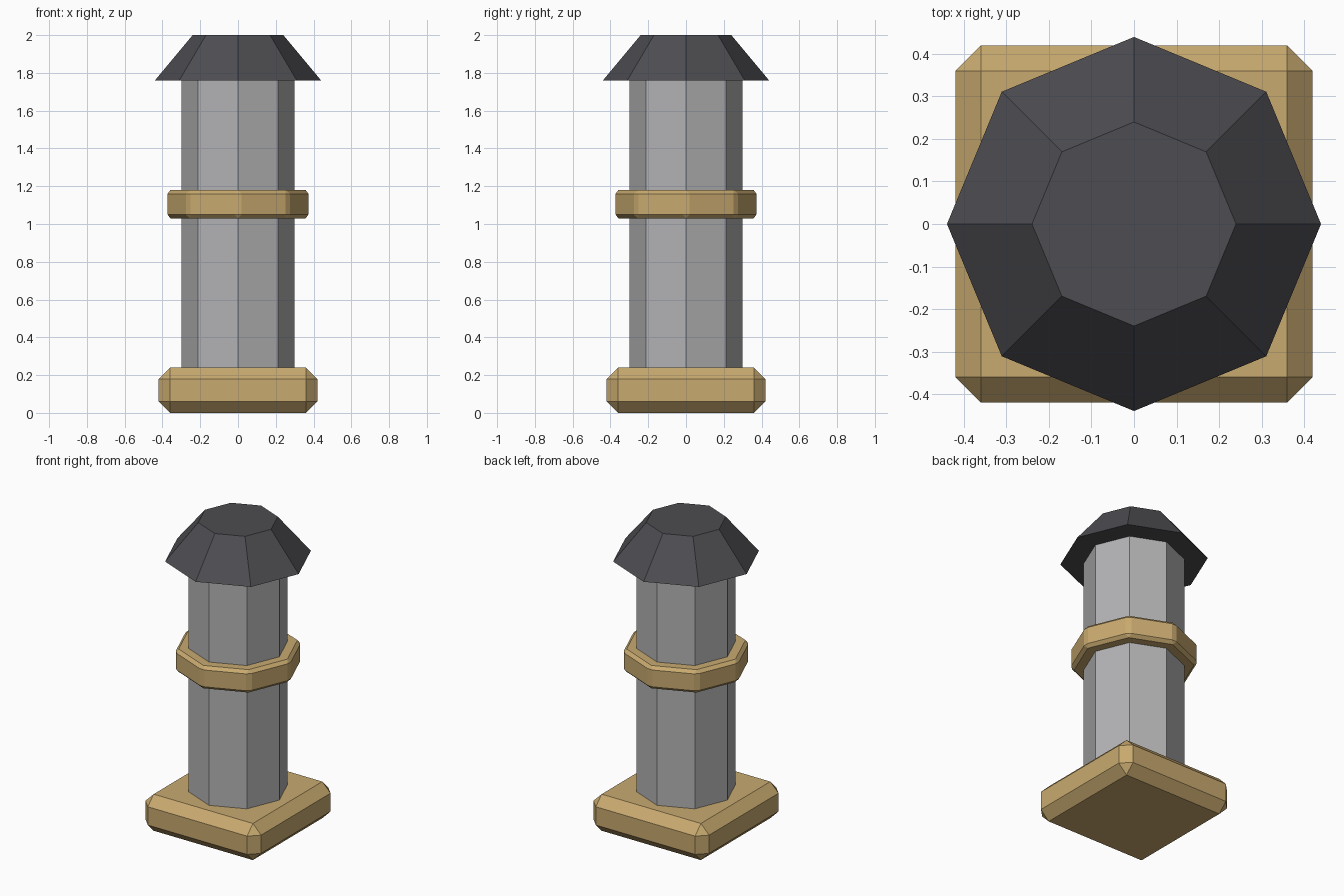
import bpy

# Remove the default cube
default = bpy.data.objects.get("Cube")
if default:
    bpy.data.objects.remove(default, do_unlink=True)


def material(name, rgb):
    mat = bpy.data.materials.new(name)
    mat.use_nodes = True
    mat.diffuse_color = (*rgb, 1)
    mat.node_tree.nodes["Principled BSDF"].inputs["Base Color"].default_value = (*rgb, 1)
    return mat


brass = material("brass", (0.58, 0.40, 0.16))
stone = material("grey stone", (0.45, 0.45, 0.46))
slate = material("dark slate", (0.075, 0.073, 0.082))


def finish(name, mat, bevel=0):
    obj = bpy.context.object
    obj.name = name
    obj.data.materials.append(mat)
    if bevel:
        mod = obj.modifiers.new("Chamfer", "BEVEL")
        mod.width = bevel
        mod.segments = 1
    return obj


def octagon(name, mat, bottom, top, r_bottom, r_top, bevel=0):
    """Eight-sided prism or frustum with corners on the axes."""
    bpy.ops.mesh.primitive_cone_add(
        vertices=8, radius1=r_bottom, radius2=r_top, depth=top - bottom,
        location=(0, 0, (bottom + top) / 2))
    return finish(name, mat, bevel)


# Square chamfered plinth
bpy.ops.mesh.primitive_cube_add(size=1, location=(0, 0, 0.12))
bpy.context.object.scale = (0.84, 0.84, 0.24)
bpy.ops.object.transform_apply(location=False, rotation=False, scale=True)
finish("base_plinth", brass, 0.06)

# Shaft, collar and cap
octagon("column_shaft", stone, 0.2, 1.78, 0.30, 0.30)
octagon("middle_collar", brass, 1.03, 1.18, 0.38, 0.38, 0.02)
octagon("top_cap", slate, 1.76, 2.0, 0.44, 0.24)
